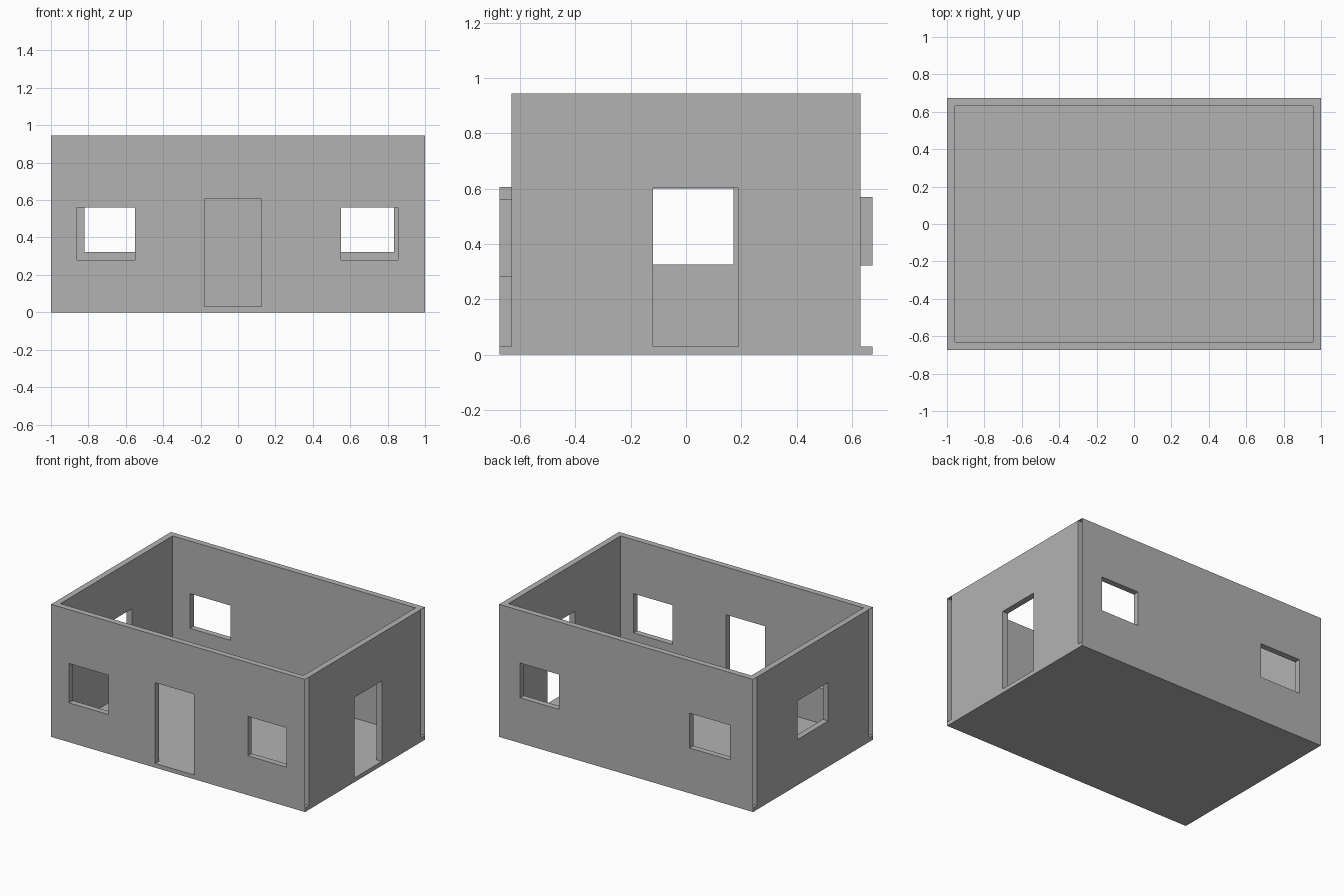
import bpy
import bmesh

cube = bpy.data.objects.get("Cube")
if cube:
    bpy.data.objects.remove(cube, do_unlink=True)

HALF_X, HALF_Y = 1.0, 0.674      # outer half sizes
THICK = 0.043                    # wall thickness
FLOOR, TOP = 0.03, 0.944         # slab top and wall top

grey = bpy.data.materials.new("plaster_grey")
grey.use_nodes = True
COLOUR = (0.448, 0.448, 0.448, 1.0)
grey.diffuse_color = COLOUR
grey.node_tree.nodes["Principled BSDF"].inputs["Base Color"].default_value = COLOUR


def finish(name, bm):
    """Weld, orient and link a mesh as a named object."""
    bmesh.ops.remove_doubles(bm, verts=bm.verts[:], dist=0.0001)
    bmesh.ops.recalc_face_normals(bm, faces=bm.faces[:])
    mesh = bpy.data.meshes.new(name)
    bm.to_mesh(mesh)
    bm.free()
    mesh.materials.append(grey)
    obj = bpy.data.objects.new(name, mesh)
    bpy.context.collection.objects.link(obj)
    return obj


def wall(name, axis, outer, half, openings):
    """Hollow wall running along an axis, open at its ends, with lined openings (u0, u1, z0, z1)."""
    inner = outer - THICK if outer > 0 else outer + THICK
    us = sorted({-half, half} | {u for o in openings for u in o[:2]})
    zs = sorted({FLOOR, TOP} | {z for o in openings for z in o[2:]})
    bm = bmesh.new()

    def quad(*points):
        place = (lambda u, d, z: (u, d, z)) if axis == "x" else (lambda u, d, z: (d, u, z))
        bm.faces.new([bm.verts.new(place(*p)) for p in points])

    def is_open(i, j):
        if j == len(zs) - 1:
            return True                      # above the wall: gives the top cap
        if i < 0 or j < 0 or i == len(us) - 1:
            return False
        u, z = (us[i] + us[i + 1]) / 2, (zs[j] + zs[j + 1]) / 2
        return any(a < u < b and c < z < d for a, b, c, d in openings)

    for i in range(len(us) - 1):
        for j in range(len(zs) - 1):
            if is_open(i, j):
                continue
            a, b, c, d = us[i], us[i + 1], zs[j], zs[j + 1]
            # outer and inner skins
            for depth in (outer, inner):
                quad((a, depth, c), (b, depth, c), (b, depth, d), (a, depth, d))
            # jambs beside openings
            for step, u in ((-1, a), (1, b)):
                if is_open(i + step, j):
                    quad((u, outer, c), (u, inner, c), (u, inner, d), (u, outer, d))
            # sills, heads and wall top
            for step, z in ((-1, c), (1, d)):
                if is_open(i, j + step):
                    quad((a, outer, z), (a, inner, z), (b, inner, z), (b, outer, z))
    return finish(name, bm)


# Floor slab
bm = bmesh.new()
bmesh.ops.create_cube(bm, size=1)
for v in bm.verts:
    v.co = (v.co.x * 2 * HALF_X, v.co.y * 2 * HALF_Y, (v.co.z + 0.5) * FLOOR)
finish("floor_slab", bm)

# Front wall: door between two windows
wall("front_wall", "x", -HALF_Y, HALF_X, [
    (-0.86, -0.55, 0.28, 0.56),
    (-0.18, 0.125, FLOOR, 0.605),
    (0.55, 0.855, 0.28, 0.56)])

# Back wall: two windows
wall("back_wall", "x", HALF_Y, HALF_X, [
    (-0.82, -0.50, 0.322, 0.57),
    (0.53, 0.835, 0.322, 0.57)])

# Side walls fit between the front and back: one has a door, the other a window
SIDE = HALF_Y - THICK
wall("door_side_wall", "y", HALF_X, SIDE, [(-0.12, 0.19, FLOOR, 0.603)])
wall("window_side_wall", "y", -HALF_X, SIDE, [(-0.172, 0.172, 0.325, 0.6)])
